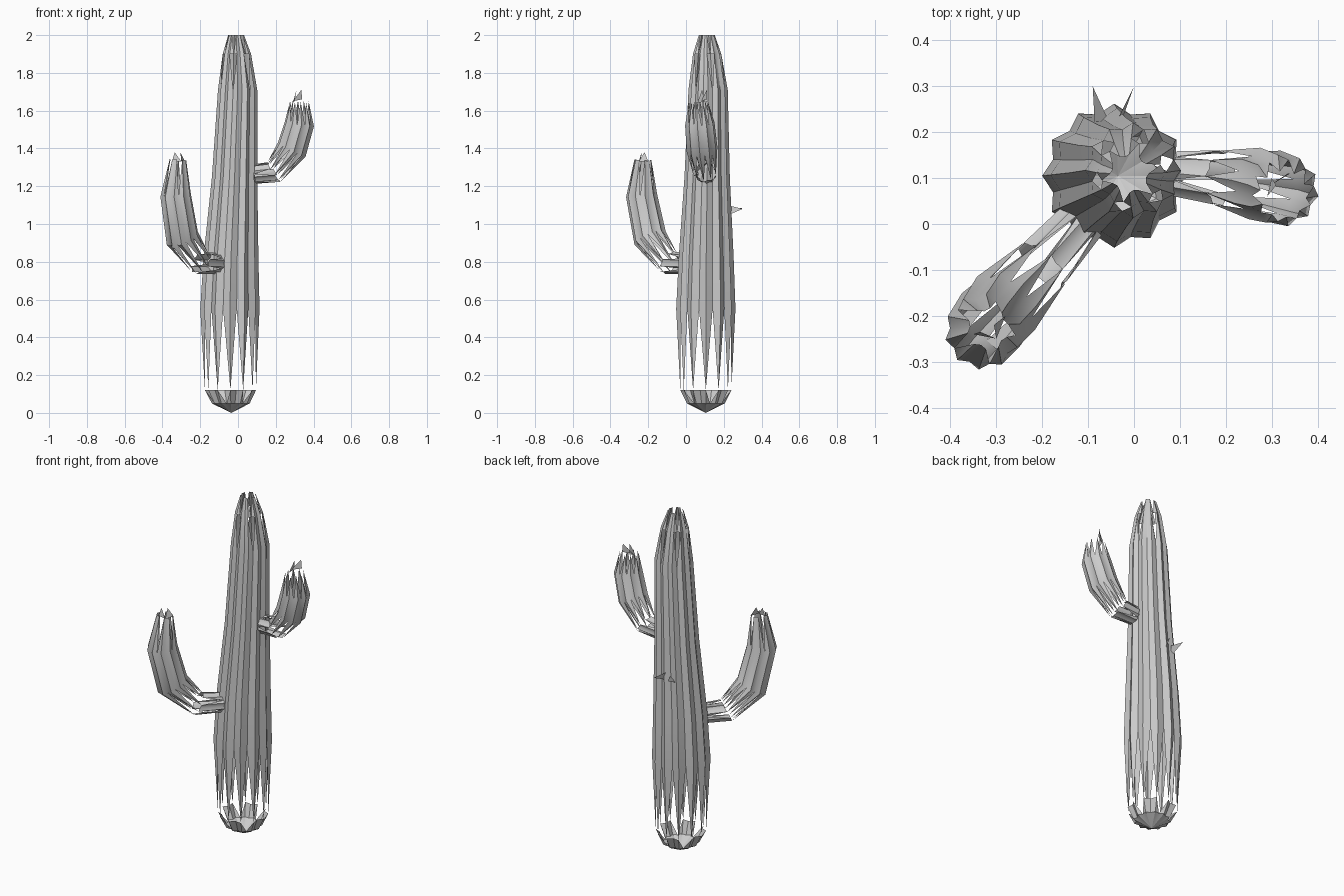
import bpy, bmesh, math
from mathutils import Vector

if "Cube" in bpy.data.objects:
    bpy.data.objects.remove(bpy.data.objects["Cube"])


def finish(name, bm):
    loose = [v for v in bm.verts if not v.link_faces]
    bmesh.ops.delete(bm, geom=loose, context='VERTS')
    me = bpy.data.meshes.new(name)
    bm.to_mesh(me)
    bm.free()
    ob = bpy.data.objects.new(name, me)
    bpy.context.collection.objects.link(ob)
    bpy.ops.object.select_all(action='DESELECT')
    ob.select_set(True)
    bpy.context.view_layer.objects.active = ob
    bpy.ops.object.shade_smooth_by_angle(angle=math.radians(35))


def ribbed(name, rings, bands, ribs, valley=0.86, pole=False, upright=False, seed_axis=(1, 0, 0)):
    """Star-section tube. Each band is (mode, every): 'full', 'up' or 'down'
    (ridge spikes pointing along / against the path), on every n-th groove."""
    bm = bmesh.new()
    pts = [Vector(r[:3]) for r in rings]
    n = ribs * 2
    x = Vector(seed_axis)
    loops = []
    for k, c in enumerate(pts):
        t = pts[min(k + 1, len(pts) - 1)] - pts[max(k - 1, 0)]
        t = Vector((0, 0, 1)) if upright else t.normalized()
        x = (x - t * x.dot(t)).normalized()
        y = t.cross(x)
        loop = []
        for i in range(n):
            r = rings[k][3] * (1 if i % 2 == 0 else valley)
            a = math.tau * i / n
            loop.append(bm.verts.new(c + (x * math.cos(a) + y * math.sin(a)) * r))
        loops.append(loop)
    for lo, hi, (mode, every) in zip(loops, loops[1:], bands):
        for i in range(n):
            j = (i + 1) % n
            ridge, groove = (i, j) if i % 2 == 0 else (j, i)
            gap = mode != 'full' and (i // 2) % every == 0
            if not gap:
                bm.faces.new((lo[i], lo[j], hi[j], hi[i]))
                continue
            if mode == 'up':
                f = (lo[ridge], lo[groove], hi[ridge])
            else:
                f = (hi[groove], hi[ridge], lo[ridge])
            bm.faces.new(f if ridge == i else f[::-1])
    if pole:
        p = bm.verts.new(Vector(pole))
        for i in range(n):
            bm.faces.new((p, loops[0][(i + 1) % n], loops[0][i]))
    finish(name, bm)


def shards(name, tris):
    bm = bmesh.new()
    for t in tris:
        bm.faces.new([bm.verts.new(p) for p in t])
    finish(name, bm)


# Trunk with open grooves near the foot and the crown
ribbed('trunk',
       [(-0.04, 0.105, 0.12, 0.135), (-0.043, 0.105, 0.55, 0.157),
        (-0.037, 0.107, 0.83, 0.145), (-0.018, 0.112, 1.25, 0.12),
        (-0.002, 0.117, 1.71, 0.104), (-0.006, 0.112, 1.9, 0.075),
        (-0.01, 0.11, 2.0, 0.042)],
       [('down', 1), ('full', 1), ('full', 1), ('full', 1), ('up', 2), ('up', 2)],
       12, valley=0.88, upright=True)

# Rounded foot
ribbed('trunk_base',
       [(-0.038, 0.105, 0.05, 0.1), (-0.04, 0.105, 0.12, 0.135)],
       [('up', 2)], 12, pole=(-0.035, 0.105, 0.0), upright=True)

# Arms
ribbed('right_arm',
       [(0.09, 0.11, 1.265, 0.052), (0.19, 0.1, 1.275, 0.062),
        (0.285, 0.085, 1.395, 0.083), (0.325, 0.073, 1.53, 0.079),
        (0.325, 0.065, 1.65, 0.05)],
       [('up', 2), ('down', 1), ('full', 1), ('up', 1)], 10, seed_axis=(0, 0, 1))
ribbed('left_arm',
       [(-0.11, 0.01, 0.79, 0.055), (-0.2, -0.09, 0.795, 0.066),
        (-0.295, -0.19, 0.925, 0.09), (-0.33, -0.235, 1.15, 0.083),
        (-0.318, -0.228, 1.34, 0.045)],
       [('up', 2), ('down', 1), ('full', 1), ('up', 2)], 10, seed_axis=(0, 0, 1))

# Loose tips on the arms
shards('arm_tips', [
    ((0.29, 0.08, 1.65), (0.34, 0.11, 1.66), (0.335, 0.11, 1.71)),
    ((0.29, 0.06, 1.64), (0.3, 0.1, 1.65), (0.31, 0.085, 1.71)),
    ((-0.35, -0.24, 1.33), (-0.3, -0.25, 1.33), (-0.335, -0.235, 1.38)),
    ((-0.3, -0.25, 1.33), (-0.28, -0.2, 1.33), (-0.305, -0.22, 1.38))])

# Small bud on the back
shards('back_bud', [
    ((-0.085, 0.21, 1.04), (-0.06, 0.235, 1.08), (-0.09, 0.3, 1.085)),
    ((-0.04, 0.22, 1.1), (-0.025, 0.23, 1.05), (0.0, 0.3, 1.08))])
